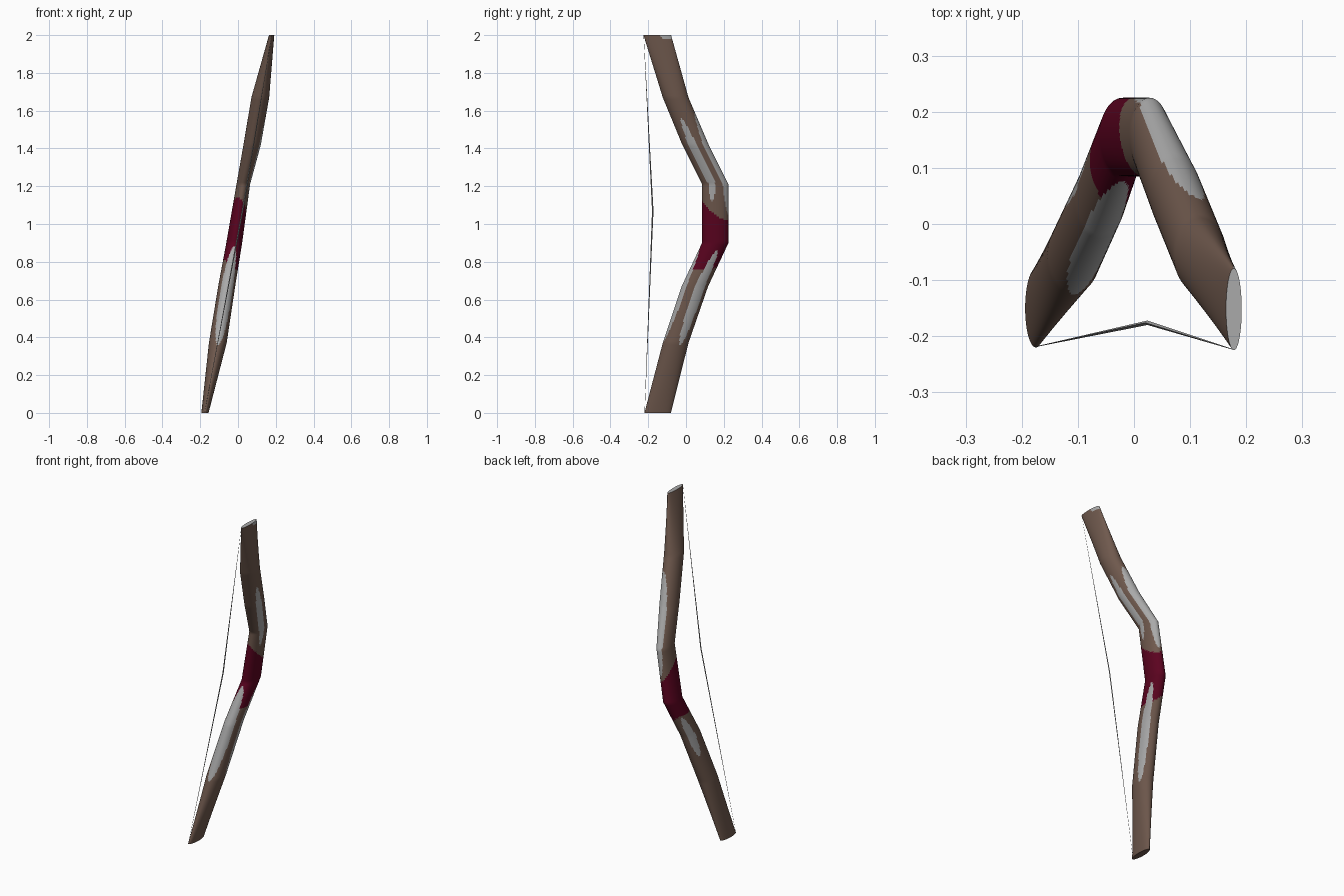
import bpy, bmesh, math
from mathutils import Vector

if "Cube" in bpy.data.objects:
    bpy.data.objects.remove(bpy.data.objects["Cube"])


def material(name, rgb):
    m = bpy.data.materials.new(name)
    m.diffuse_color = (*rgb, 1)
    m.use_nodes = True
    m.node_tree.nodes["Principled BSDF"].inputs["Base Color"].default_value = m.diffuse_color
    return m


brown = material("brown wood", (0.16, 0.10, 0.075))
red = material("dark red wrap", (0.105, 0.001, 0.014))
grey = material("light grey", (0.40, 0.40, 0.40))

# Stave stations: z, centre x, centre y, half width x, half width y
STATIONS = [
    (0.00, -0.175, -0.150, 0.019, 0.070),
    (0.37, -0.107, -0.055, 0.047, 0.068),
    (0.67, -0.060, 0.047, 0.045, 0.070),
    (0.90, -0.020, 0.155, 0.042, 0.070),
    (1.21, 0.028, 0.155, 0.036, 0.070),
    (1.42, 0.075, 0.050, 0.046, 0.070),
    (1.67, 0.118, -0.055, 0.047, 0.068),
    (2.00, 0.178, -0.152, 0.014, 0.073),
]
# Worn grey patches: angle centre, half angle, z centre, half z
PATCHES = [
    (78, 46, 1.32, 0.27),
    (-14, 20, 1.34, 0.22),
    (24, 25, 0.61, 0.25),
    (-86, 46, 0.62, 0.26),
    (147, 25, 0.67, 0.13),
    (50, 42, 2.00, 0.025),
]
SIDES = 64


def stave_material(angle, z):
    """0 wood, 1 wrap, 2 grey."""
    for a, da, pz, dz in PATCHES:
        d = (math.degrees(angle) - a + 180) % 360 - 180
        if (d / da) ** 2 + ((z - pz) / dz) ** 2 < 1:
            return 2
    c, s = math.cos(angle), math.sin(angle)
    if 0.785 - 0.03 * c < z < 1.08 - 0.05 * s - 0.03 * c:
        return 1
    return 0


def build(name, bm, mats):
    bmesh.ops.recalc_face_normals(bm, faces=bm.faces)
    me = bpy.data.meshes.new(name)
    bm.to_mesh(me)
    bm.free()
    for m in mats:
        me.materials.append(m)
    ob = bpy.data.objects.new(name, me)
    bpy.context.collection.objects.link(ob)
    return ob


# Stave: stacked oval rings, finely divided so the colour areas have clean edges
bm = bmesh.new()
profile = []
for a, b in zip(STATIONS, STATIONS[1:]):
    n = max(1, round((b[0] - a[0]) / 0.01))
    profile += [[p + (q - p) * i / n for p, q in zip(a, b)] for i in range(n)]
profile.append(STATIONS[-1])
rings = []
for z, cx, cy, rx, ry in profile:
    rings.append([bm.verts.new((cx + rx * math.cos(t), cy + ry * math.sin(t), z))
                  for t in (2 * math.pi * k / SIDES for k in range(SIDES))])
for lo, hi, p, q in zip(rings, rings[1:], profile, profile[1:]):
    for k in range(SIDES):
        j = (k + 1) % SIDES
        f = bm.faces.new((lo[k], lo[j], hi[j], hi[k]))
        f.material_index = stave_material(2 * math.pi * (k + 0.5) / SIDES, (p[0] + q[0]) / 2)
bm.faces.new(rings[0])
bm.faces.new(rings[-1]).material_index = 2
stave = build("bow_stave", bm, [brown, red, grey])
bpy.context.view_layer.objects.active = stave
stave.select_set(True)
bpy.ops.object.shade_smooth_by_angle(angle=math.radians(35))

# String: thin square cord, thickest in the middle and tapering to both tips
bm = bmesh.new()
cord = [((-0.177, -0.219, 0.003), 0.0005), ((0.024, -0.176, 1.07), 0.004),
        ((0.178, -0.224, 1.997), 0.0005)]
loops = []
for p, r in cord:
    loops.append([bm.verts.new(Vector(p) + Vector((dx * r, dy * r, 0)))
                  for dx, dy in ((1, 0), (0, 1), (-1, 0), (0, -1))])
for lo, hi in zip(loops, loops[1:]):
    for k in range(4):
        j = (k + 1) % 4
        bm.faces.new((lo[k], lo[j], hi[j], hi[k]))
bm.faces.new(loops[0])
bm.faces.new(loops[-1])
build("bow_string", bm, [grey])
